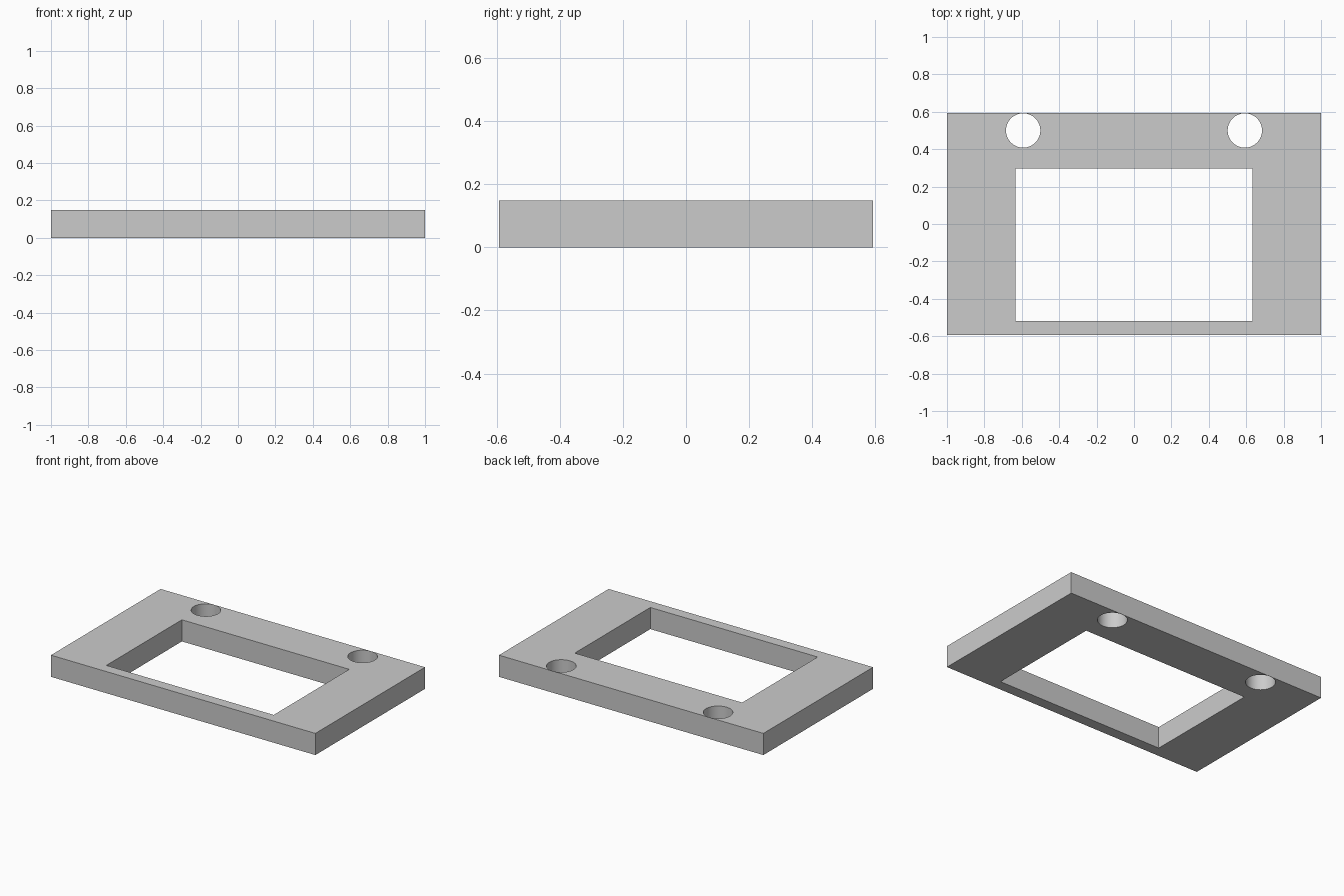
import bpy

cube = bpy.data.objects.get("Cube")
if cube:
    bpy.data.objects.remove(cube, do_unlink=True)

HEIGHT = 0.148
HALF_DEPTH = 0.5926

grey = bpy.data.materials.new("light grey")
grey.use_nodes = True
colour = (0.6, 0.6, 0.6, 1)
grey.diffuse_color = colour
grey.node_tree.nodes["Principled BSDF"].inputs["Base Color"].default_value = colour


def box(name, x0, x1, y0, y1, z0, z1):
    bpy.ops.mesh.primitive_cube_add(
        size=1, location=((x0 + x1) / 2, (y0 + y1) / 2, (z0 + z1) / 2))
    obj = bpy.context.object
    obj.name = name
    obj.scale = (x1 - x0, y1 - y0, z1 - z0)
    bpy.ops.object.transform_apply(location=True, rotation=False, scale=True)
    obj.data.materials.append(grey)
    return obj


def cut(target, cutter):
    mod = target.modifiers.new(cutter.name, 'BOOLEAN')
    mod.operation = 'DIFFERENCE'
    mod.solver = 'EXACT'
    mod.object = cutter
    bpy.context.view_layer.objects.active = target
    bpy.ops.object.modifier_apply(modifier=mod.name)
    bpy.data.objects.remove(cutter, do_unlink=True)


# Flat frame plate
plate = box("frame_plate", -1, 1, -HALF_DEPTH, HALF_DEPTH, 0, HEIGHT)

# Rectangular window, set toward the front
cut(plate, box("window_cutter", -0.633, 0.633, -0.5185, 0.298, -0.1, HEIGHT + 0.1))

# Pair of round through holes near the back edge
for side in (-1, 1):
    bpy.ops.mesh.primitive_cylinder_add(
        vertices=64, radius=0.0918, depth=1, location=(side * 0.5926, 0.5, 0))
    hole = bpy.context.object
    hole.name = "hole_cutter"
    hole.data.materials.append(grey)
    cut(plate, hole)

# Smooth hole walls, crisp edges
bpy.ops.object.select_all(action='DESELECT')
plate.select_set(True)
bpy.context.view_layer.objects.active = plate
bpy.ops.object.shade_smooth_by_angle()
